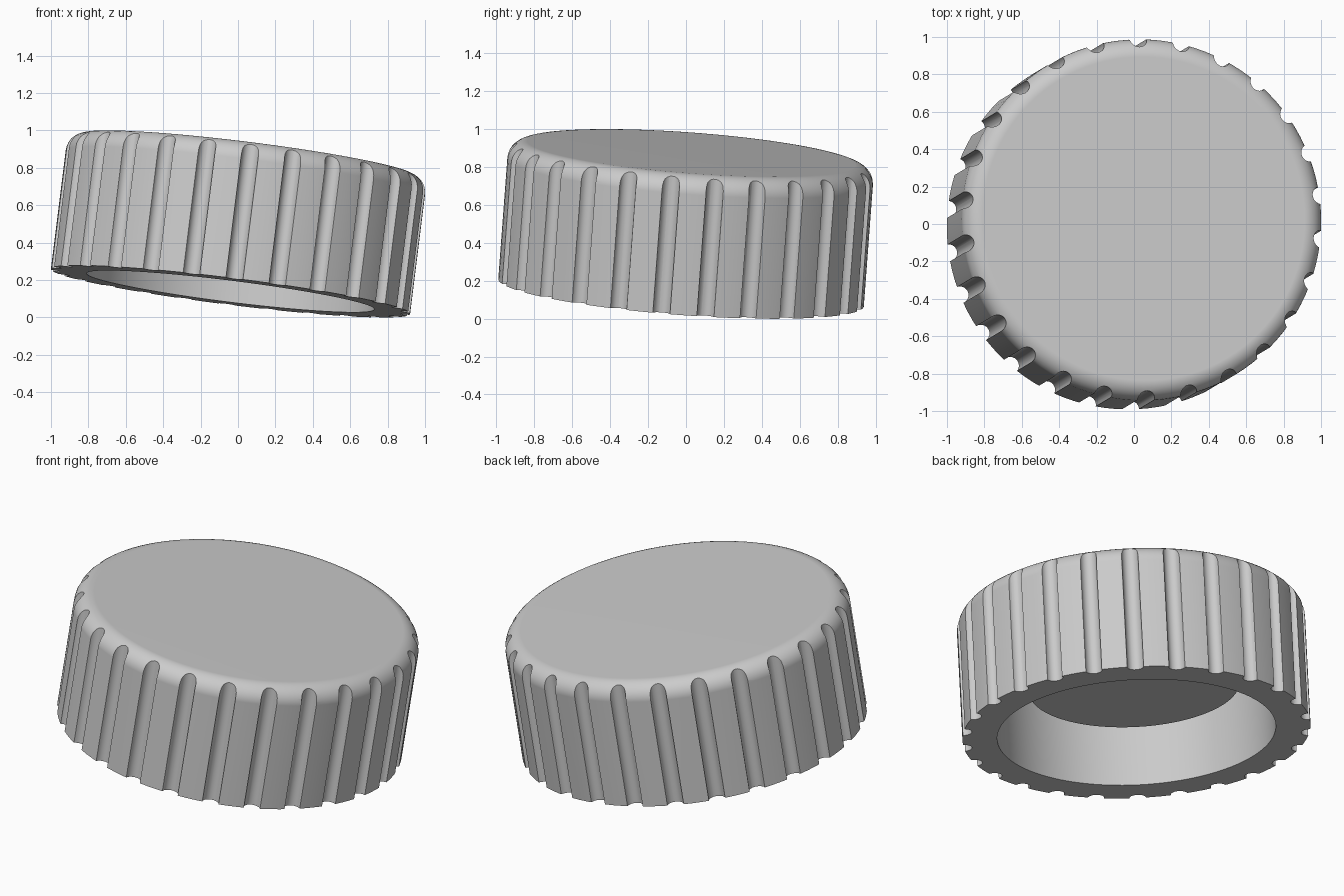
import bpy, bmesh, math
from mathutils import Vector, Matrix

cube = bpy.data.objects.get("Cube")
if cube:
    bpy.data.objects.remove(cube)

RADIUS, HEIGHT, ROUND = 0.968, 0.743, 0.10
BORE, DEPTH = 0.775, 0.55
HUB, HUB_DEPTH = 0.585, 0.27
GROOVES, GROOVE_R = 26, 0.046
SEGMENTS = 104

grey = bpy.data.materials.new("light_grey")
grey.use_nodes = True
colour = (0.6, 0.6, 0.6, 1)
grey.diffuse_color = colour
grey.node_tree.nodes["Principled BSDF"].inputs["Base Color"].default_value = colour


def make_object(name, bm):
    bmesh.ops.recalc_face_normals(bm, faces=bm.faces)
    mesh = bpy.data.meshes.new(name)
    bm.to_mesh(mesh)
    bm.free()
    mesh.materials.append(grey)
    obj = bpy.data.objects.new(name, mesh)
    bpy.context.collection.objects.link(obj)
    return obj


# Cap body: lathed profile with a rounded top edge, a hollow underside and a recessed hub
profile = [(0, HUB_DEPTH), (HUB, HUB_DEPTH), (HUB, DEPTH), (BORE, DEPTH), (BORE, 0), (RADIUS, 0)]
for i in range(9):
    a = math.pi / 2 * i / 8
    profile.append((RADIUS - ROUND + ROUND * math.cos(a), HEIGHT - ROUND + ROUND * math.sin(a)))
profile.append((0, HEIGHT))

bm = bmesh.new()
verts = [bm.verts.new((r, 0, z)) for r, z in profile]
edges = [bm.edges.new(pair) for pair in zip(verts, verts[1:])]
bmesh.ops.spin(bm, geom=verts + edges, axis=(0, 0, 1), cent=(0, 0, 0),
               angle=math.tau, steps=SEGMENTS)
bmesh.ops.remove_doubles(bm, verts=bm.verts, dist=0.0001)
cap = make_object("knurled_cap", bm)

# Grip grooves: a ring of round cutters running through the full height
bm = bmesh.new()
for i in range(GROOVES):
    a = math.radians(91) + math.tau * i / GROOVES
    place = Matrix.Translation((RADIUS * math.cos(a), RADIUS * math.sin(a), HEIGHT / 2))
    bmesh.ops.create_cone(bm, cap_ends=True, segments=24, radius1=GROOVE_R,
                          radius2=GROOVE_R, depth=HEIGHT * 1.4, matrix=place)
cutter = make_object("groove_cutter", bm)
cutter.hide_render = True

cut = cap.modifiers.new("grooves", "BOOLEAN")
cut.operation = "DIFFERENCE"
cut.solver = "EXACT"
cut.object = cutter
bpy.context.view_layer.objects.active = cap
cap.select_set(True)
bpy.ops.object.modifier_apply(modifier=cut.name)
bpy.data.objects.remove(cutter)

# Smooth rounding with clean flat faces
bpy.ops.object.shade_smooth_by_angle(angle=math.radians(30))
weighted = cap.modifiers.new("flat_face_normals", "WEIGHTED_NORMAL")
weighted.keep_sharp = True

# Resting tilt
lean = Vector((0.125, 0.075, 1)).normalized()
turn = Vector((0, 0, 1)).rotation_difference(lean)
cap.matrix_world = Matrix.Translation((-0.040, -0.026, 0.139)) @ turn.to_matrix().to_4x4()
